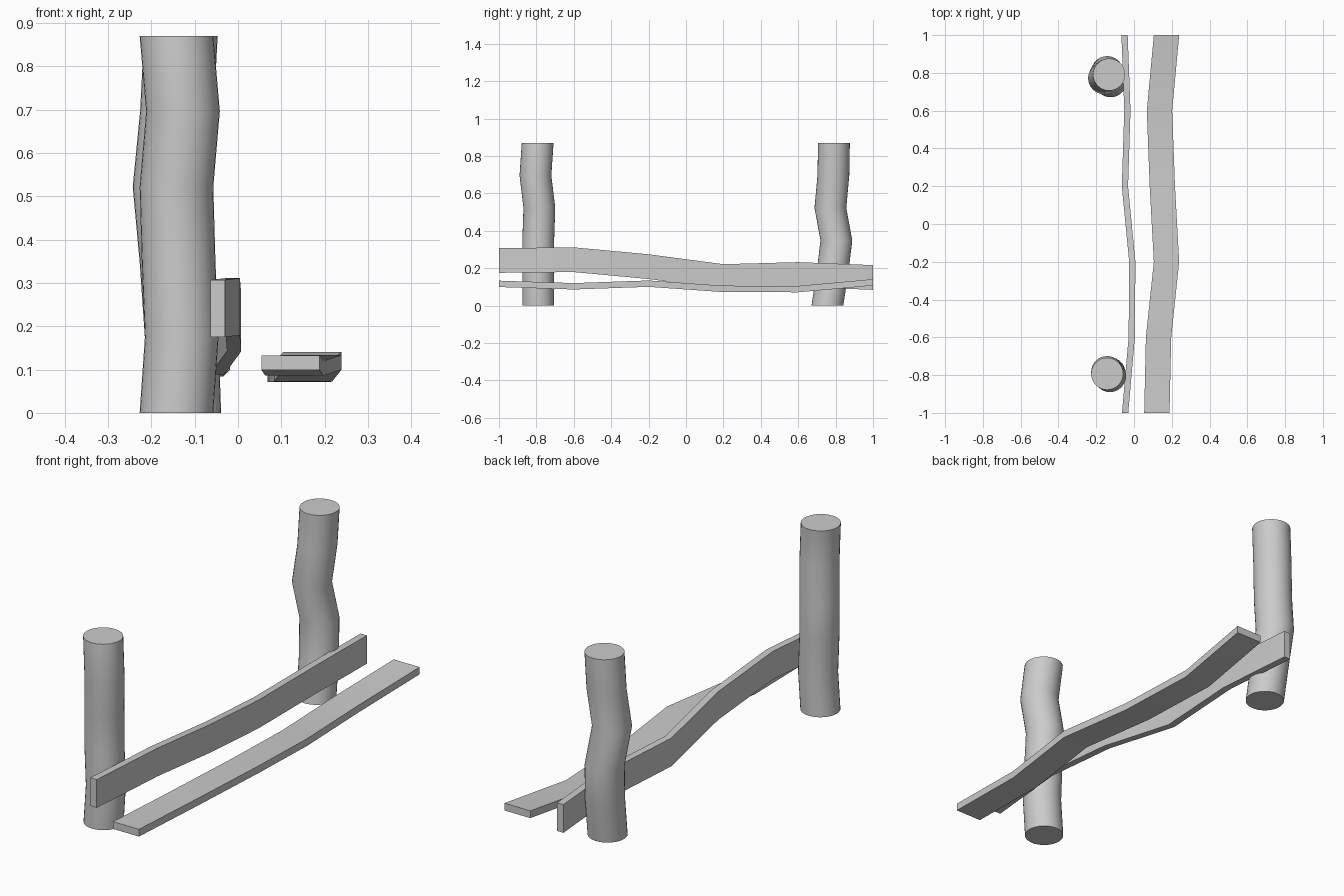
import bpy, bmesh, math
from mathutils import Vector

cube = bpy.data.objects.get("Cube")
if cube:
    bpy.data.objects.remove(cube, do_unlink=True)

grey = bpy.data.materials.new("plain_grey")
grey.use_nodes = True
colour = (0.6, 0.6, 0.6, 1)
grey.diffuse_color = colour
grey.node_tree.nodes["Principled BSDF"].inputs["Base Color"].default_value = colour


def loft(name, section, path):
    """Sweep a closed section along a path, keeping every ring parallel."""
    bm = bmesh.new()
    rings = [[bm.verts.new(Vector(p) + s) for s in section] for p in path]
    n = len(section)
    for a, b in zip(rings, rings[1:]):
        for i in range(n):
            j = (i + 1) % n
            bm.faces.new((a[i], a[j], b[j], b[i]))
    bm.faces.new(rings[0])
    bm.faces.new(rings[-1])
    bmesh.ops.recalc_face_normals(bm, faces=bm.faces)
    mesh = bpy.data.meshes.new(name)
    bm.to_mesh(mesh)
    bm.free()
    mesh.materials.append(grey)
    obj = bpy.data.objects.new(name, mesh)
    bpy.context.collection.objects.link(obj)
    bpy.ops.object.select_all(action="DESELECT")
    obj.select_set(True)
    bpy.context.view_layer.objects.active = obj
    bpy.ops.object.shade_smooth_by_angle(angle=math.radians(40))
    return obj


def circle(radius, sides):
    steps = [2 * math.pi * i / sides for i in range(sides)]
    return [Vector((radius * math.cos(a), radius * math.sin(a), 0)) for a in steps]


def rectangle(width, height):
    corners = ((-1, -1), (1, -1), (1, 1), (-1, 1))
    return [Vector((width / 2 * x, 0, height / 2 * z)) for x, z in corners]


# Crooked round posts: centre (x, y) at evenly spaced heights
HEIGHT = 0.87
posts = {
    "front_post": [(-.142, -.79), (-.13, -.79), (-.137, -.79),
                   (-.142, -.784), (-.127, -.805), (-.142, -.793)],
    "back_post": [(-.124, .756), (-.13, .783), (-.142, .804),
                  (-.158, .772), (-.141, .788), (-.132, .791)],
}
for name, centres in posts.items():
    path = [(x, y, HEIGHT * i / 5) for i, (x, y) in enumerate(centres)]
    loft(name, circle(0.085, 32), path)

# Warped boards: centre (x, z) at evenly spaced stations from front to back
boards = {
    "upright_rail": (0.033, 0.132, [(-.047, .241), (-.012, .245), (-.009, .208),
                                    (-.048, .155), (-.035, .166), (-.05, .15)]),
    "flat_plank": (0.134, 0.034, [(.121, .116), (.13, .103), (.172, .117),
                                  (.15, .089), (.135, .088), (.172, .124)]),
}
for name, (width, height, centres) in boards.items():
    path = [(x, -1 + 0.4 * i, z) for i, (x, z) in enumerate(centres)]
    loft(name, rectangle(width, height), path)
